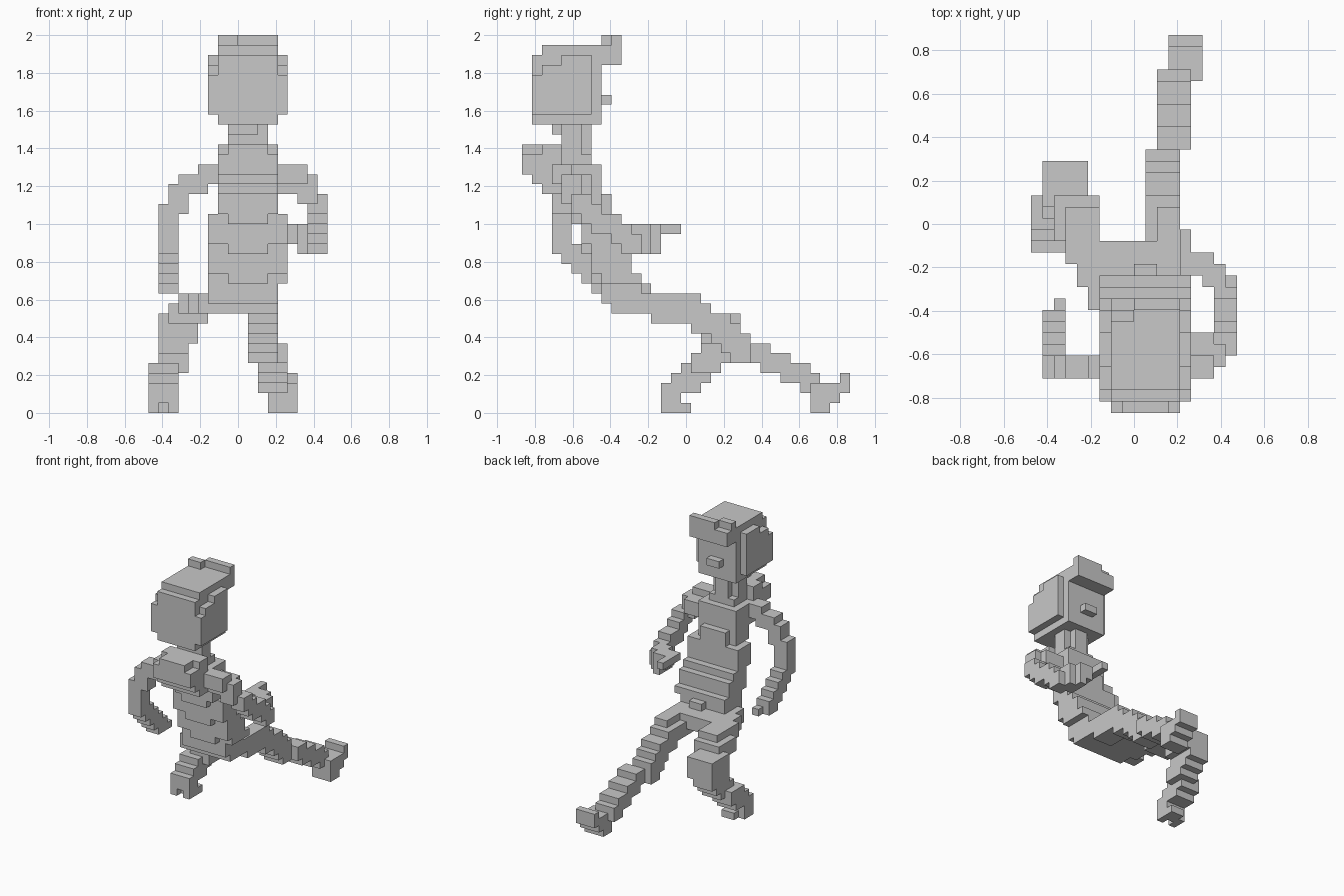
import bpy
import bmesh
from mathutils import Vector

# Block units: the figure is 38 blocks tall
UNIT = 2 / 38
MID_Y = 16.5

default_cube = bpy.data.objects.get("Cube")
if default_cube:
    bpy.data.objects.remove(default_cube, do_unlink=True)

grey = bpy.data.materials.new("plain grey")
colour = (0.58, 0.58, 0.58, 1)
grey.use_nodes = True
grey.diffuse_color = colour
grey.node_tree.nodes["Principled BSDF"].inputs["Base Color"].default_value = colour

parts = {}


def box(name, x, y, z):
    """Fill a range of blocks on each axis."""
    cells = parts.setdefault(name, set())
    cells.update((i, j, k) for i in range(*x) for j in range(*y) for k in range(*z))


def stroke(name, brush, *path):
    """Drag a block brush by its low corner along a path, leaving steps."""
    for start, end in zip(path, path[1:]):
        start, end = Vector(start), Vector(end)
        count = int(max(abs(value) for value in end - start))
        for step in range(count + 1):
            corner = start.lerp(end, step / count)
            spans = [(round(low), round(low) + size) for low, size in zip(corner, brush)]
            box(name, *spans)


# Head: core, side bulges that round off upward, and nose
box("head", x=(-2, 4), y=(1, 8), z=(29, 36))
for back, low, high in ((1, 30, 34), (2, 34, 35), (4, 35, 36)):
    box("head", x=(-3, 5), y=(back, 7), z=(low, high))
box("nose", x=(0, 2), y=(8, 9), z=(31, 32))

# Cap crown and upturned brim
box("cap", x=(-2, 4), y=(2, 8), z=(36, 37))
box("cap", x=(-2, 4), y=(8, 10), z=(35, 37))
box("cap", x=(-2, 0), y=(8, 9), z=(37, 38))
box("cap", x=(0, 4), y=(9, 10), z=(37, 38))

# Neck
box("neck", x=(-1, 3), y=(4, 6), z=(25, 29))
box("neck", x=(0, 2), y=(6, 7), z=(25, 29))
box("neck", x=(-1, 2), y=(3, 4), z=(28, 29))

# Hood hanging behind the neck
box("hood", x=(-1, 3), y=(0, 4), z=(24, 27))
box("hood", x=(-2, 4), y=(0, 4), z=(24, 26))
box("hood", x=(-2, 4), y=(2, 4), z=(26, 27))
box("hood", x=(-2, 4), y=(1, 4), z=(23, 24))
box("hood", x=(-2, 4), y=(2, 4), z=(22, 23))

# Chest, with a slightly raised middle at the front
box("chest", x=(-2, 4), y=(3, 8), z=(22, 25))
box("chest", x=(-1, 3), y=(3, 7), z=(25, 26))
box("chest", x=(-2, 4), y=(5, 8), z=(20, 22))
box("chest", x=(-1, 3), y=(8, 9), z=(20, 22))

# Leaning torso: the middle of each level hangs one block lower than its sides
box("torso", x=(-1, 3), y=(5, 9), z=(19, 20))
for back, low in ((6, 16), (7, 13)):
    box("torso", x=(-1, 3), y=(back, 9), z=(low, low + 3))
    box("torso", x=(-3, 5), y=(back, 9), z=(low + 1, low + 4))

# Belly growing forward toward the hips
for front, top in ((10, 17), (11, 16)):
    box("belly", x=(-3, 5), y=(8, front), z=(14, top))

# Hips
box("hips", x=(-3, 5), y=(8, 12), z=(13, 14))
box("hips", x=(-3, 4), y=(8, 12), z=(12, 13))
box("hips", x=(0, 2), y=(12, 13), z=(12, 13))
box("hips", x=(-3, 4), y=(8, 14), z=(11, 12))
box("hips", x=(-3, 4), y=(9, 14), z=(10, 11))
box("hips", x=(-3, 1), y=(11, 15), z=(10, 12))

# Left leg stretched forward
box("left_thigh", x=(1, 4), y=(10, 15), z=(10, 12))
box("left_thigh", x=(1, 4), y=(13, 18), z=(9, 11))
box("left_thigh", x=(2, 4), y=(13, 18), z=(11, 12))
stroke("left_thigh", (3, 3, 2), (1, 16, 9), (1, 18, 8), (1, 20, 6))
box("left_thigh", x=(1, 4), y=(21, 23), z=(5, 7))
stroke("left_calf", (3, 2, 2), (2, 23, 5), (2, 28, 2))
box("left_foot", x=(3, 6), y=(29, 31), z=(0, 3))
box("left_foot", x=(3, 6), y=(31, 32), z=(1, 3))
box("left_foot", x=(3, 6), y=(32, 33), z=(2, 4))

# Right leg bent at the knee
stroke("right_thigh", (3, 3, 2), (-5, 11, 10), (-5, 12, 10), (-6, 14, 10), (-6, 15, 10))
box("right_thigh", x=(-4, -3), y=(9, 12), z=(10, 12))
box("right_thigh", x=(-7, -3), y=(15, 19), z=(9, 11))
box("right_knee", x=(-8, -4), y=(18, 22), z=(7, 10))
stroke("right_calf", (3, 3, 2), (-8, 19, 6), (-9, 15, 2))
box("right_foot", x=(-9, -6), y=(14, 16), z=(1, 3))
box("right_foot", x=(-9, -6), y=(15, 16), z=(0, 1))
for side in (-9, -7):
    box("right_foot", x=(side, side + 1), y=(14, 15), z=(0, 1))
box("right_foot", x=(-8, -6), y=(16, 17), z=(0, 1))

# Right arm hanging down
stroke("right_arm", (2, 2, 2), (-4, 3, 23), (-6, 3, 22), (-8, 3, 19), (-8, 3, 16), (-8, 7, 12))
box("right_hand", x=(-7, -6), y=(8, 10), z=(12, 13))

# Left arm bent in front of the body
box("left_shoulder", x=(4, 7), y=(3, 5), z=(23, 25))
box("left_shoulder", x=(4, 7), y=(4, 7), z=(22, 24))
box("left_shoulder", x=(7, 8), y=(4, 6), z=(22, 24))
stroke("left_arm", (2, 2, 2), (6, 4, 22), (7, 5, 20), (7, 10, 16))
box("left_hand", x=(7, 8), y=(11, 13), z=(16, 19))
box("left_hand", x=(6, 7), y=(11, 14), z=(16, 19))
box("left_hand", x=(5, 6), y=(12, 14), z=(17, 19))
box("left_hand", x=(4, 5), y=(12, 16), z=(18, 19))


def build(name, cells, filled):
    """Skin the outside of a block set and merge the flat faces."""
    bm = bmesh.new()
    for cell in cells:
        for axis in range(3):
            for side in (0, 1):
                normal = Vector((0, 0, 0))
                normal[axis] = 2 * side - 1
                if tuple(int(a + b) for a, b in zip(cell, normal)) in filled:
                    continue
                u, v = (axis + 1) % 3, (axis + 2) % 3
                corners = []
                for du, dv in ((0, 0), (1, 0), (1, 1), (0, 1)):
                    point = Vector(cell)
                    point[axis] += side
                    point[u] += du
                    point[v] += dv
                    point.y -= MID_Y
                    corners.append(bm.verts.new(point * UNIT))
                bm.faces.new(corners if side else corners[::-1])
    bmesh.ops.remove_doubles(bm, verts=bm.verts, dist=UNIT / 100)
    bmesh.ops.dissolve_limit(bm, angle_limit=0.01, verts=bm.verts, edges=bm.edges)
    mesh = bpy.data.meshes.new(name)
    bm.to_mesh(mesh)
    bm.free()
    mesh.materials.append(grey)
    bpy.context.collection.objects.link(bpy.data.objects.new(name, mesh))


# Each block belongs to the first part that claims it
filled = set().union(*parts.values())
claimed = set()
for part_name, part_cells in parts.items():
    own = part_cells - claimed
    claimed |= own
    build(part_name, sorted(own), filled)
